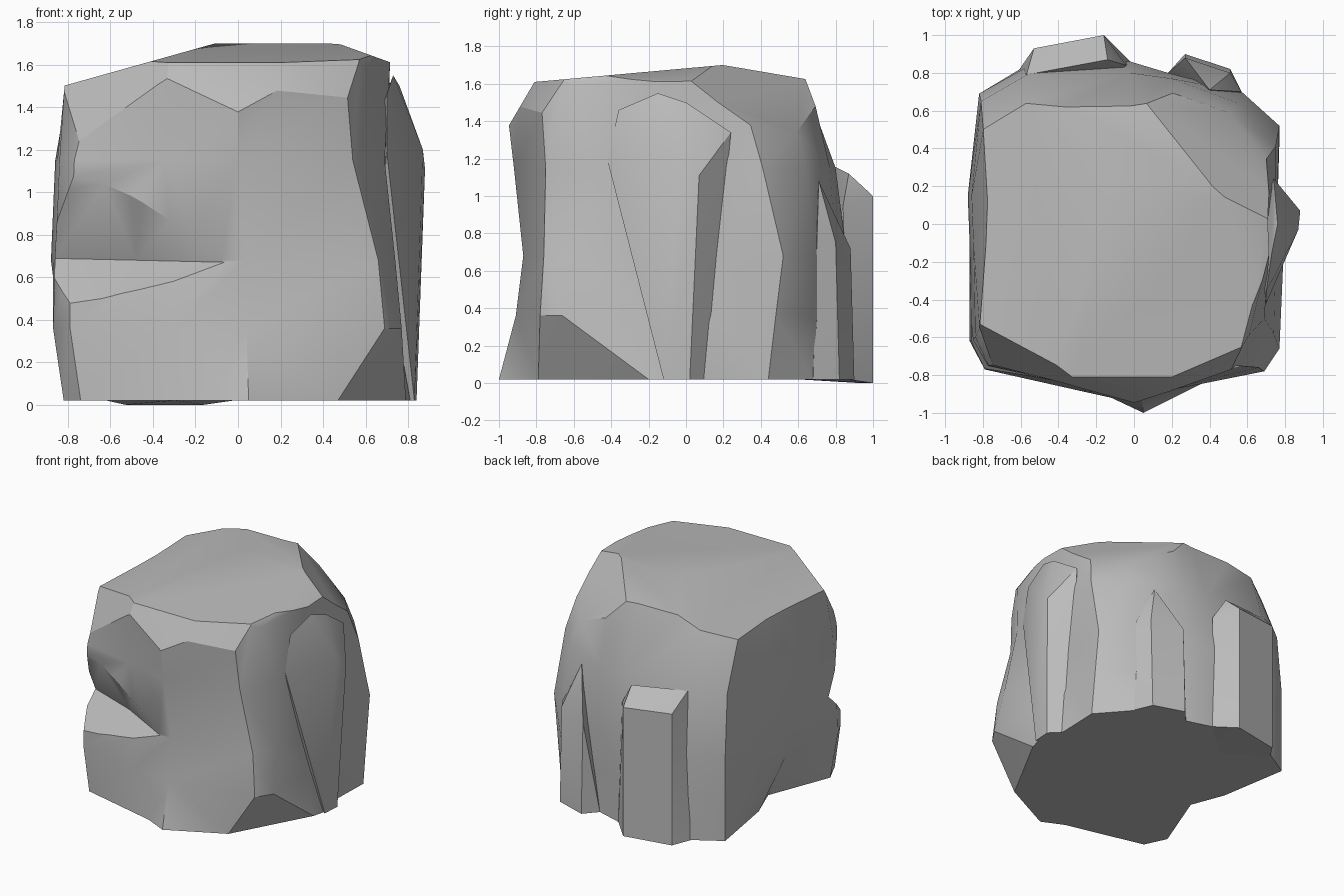
import bpy
import bmesh
from mathutils import Vector
from math import radians

default = bpy.data.objects.get("Cube")
if default:
    bpy.data.objects.remove(default)

GREY = (0.5, 0.5, 0.5, 1)
stone = bpy.data.materials.new("stone grey")
stone.use_nodes = True
stone.diffuse_color = GREY
stone.node_tree.nodes["Principled BSDF"].inputs["Base Color"].default_value = GREY


def finish(bm, name):
    """Turn a bmesh into a named stone object."""
    bmesh.ops.recalc_face_normals(bm, faces=bm.faces[:])
    mesh = bpy.data.meshes.new(name)
    bm.to_mesh(mesh)
    bm.free()
    mesh.materials.append(stone)
    obj = bpy.data.objects.new(name, mesh)
    bpy.context.collection.objects.link(obj)
    return obj


def smooth(obj):
    bpy.ops.object.select_all(action='DESELECT')
    obj.select_set(True)
    bpy.context.view_layer.objects.active = obj
    bpy.ops.object.shade_smooth_by_angle(angle=radians(30))


def hull(name, points):
    """Convex chunk of rock wrapped around a few corners."""
    bm = bmesh.new()
    for p in points:
        bm.verts.new(p)
    result = bmesh.ops.convex_hull(bm, input=bm.verts[:])
    loose = set(result["geom_interior"] + result["geom_unused"])
    bmesh.ops.delete(bm, geom=[v for v in loose if isinstance(v, bmesh.types.BMVert)],
                     context='VERTS')
    return finish(bm, name)


def loft(bm, rings):
    """Skin stacked outlines and cap both ends."""
    loops = [[bm.verts.new((x, y, z)) for x, y in outline] for z, outline in rings]
    for low, high in zip(loops, loops[1:]):
        count = len(low)
        for i in range(count):
            j = (i + 1) % count
            bm.faces.new((low[i], low[j], high[j], high[i]))
    bm.faces.new(loops[0][::-1])
    bm.faces.new(loops[-1])


def chop(bm, point, normal):
    """Slice away everything beyond a plane and close the cut."""
    geom = bm.verts[:] + bm.edges[:] + bm.faces[:]
    cut = bmesh.ops.bisect_plane(bm, geom=geom, dist=0.0001, plane_co=Vector(point),
                                 plane_no=Vector(normal).normalized(), clear_outer=True)
    edges = [e for e in cut["geom_cut"] if isinstance(e, bmesh.types.BMEdge)]
    bmesh.ops.holes_fill(bm, edges=edges, sides=0)


# Outlines run from the front, round the left side, to the back and home again
foot = [(.05, -1), (.47, -.79), (.79, -.2), (.81, -.12), (.76, .12), (.77, .44),
        (.56, .68), (.18, .8), (-.02, .86), (-.57, .84), (-.82, .69), (-.73, .15),
        (-.63, -.11), (-.82, -.6), (-.74, -.77), (-.12, -.92)]
ankle = [(.04, -.91), (.69, -.78), (.77, -.66), (.75, -.2), (.76, .15), (.77, .48),
         (.57, .7), (.18, .8), (-.02, .86), (-.57, .84), (-.82, .69), (-.84, .15),
         (-.78, -.11), (-.87, -.62), (-.79, -.77), (-.3, -.88)]
waist = [(.03, -.87), (.66, -.76), (.74, -.58), (.71, -.2), (.76, .18), (.77, .52),
         (.57, .7), (.18, .8), (-.02, .86), (-.57, .83), (-.82, .69), (-.88, .15),
         (-.87, -.11), (-.86, -.62), (-.79, -.76), (-.3, -.84)]
chest = [(0, -.92), (.54, -.75), (.69, -.5), (.7, -.2), (.75, .23), (.75, .41),
         (.55, .64), (.2, .77), (-.02, .8), (-.55, .8), (-.81, .65), (-.86, .15),
         (-.85, -.11), (-.84, -.6), (-.77, -.75), (-.35, -.84)]
crown = [(0, -.99), (.49, -.79), (.58, -.62), (.72, -.15), (.69, .12), (.62, .24),
         (.4, .48), (.21, .63), (-.02, .58), (-.58, .57), (-.79, .4), (-.72, .1),
         (-.74, -.11), (-.8, -.5), (-.62, -.73), (-.4, -.84)]

# Main boulder, with its top chipped into facets
bm = bmesh.new()
loft(bm, [(.02, foot), (.36, ankle), (.68, waist), (1.15, chest), (1.75, crown)])
facets = [
    ((0, -.81, 1.61), (0, -.09, 1)),          # plateau
    ((0, .2, 1.7), (0, .17, 1)),              # rear slope
    ((-.43, 0, 1.61), (-.28, 0, 1)),          # right shoulder
    ((.47, 0, 1.7), (.36, 0, 1)),             # left shoulder
    ((.36, .32, 1.65), (.74, .76, 1)),        # rear left chamfer
    ((0, -.81, 1.61), (0, -.85, .5)),         # front chamfer
    ((.2, -.81, 1.61), (.38, -.93, .5)),      # front chamfer, left half
    ((-.6, -.66, 1.54), (-.5, -.7, .45)),     # front right chamfer
    ((.64, -.45, 1.61), (.85, -.27, .5)),     # front left chamfer
]
for point, normal in facets:
    chop(bm, point, normal)
bmesh.ops.triangulate(bm, faces=[f for f in bm.faces if len(f.verts) == 4])
boulder = finish(bm, "boulder")

# Notch in the front right corner: steep overhang above a sloping ledge
notch = hull("notch_cutter", [
    (-.05, -.87, .67), (-.48, -.65, .68), (-.92, -.5, .69), (-1, -1.1, .1),
    (-.4, -1.1, .33), (-1, -1.1, 1.9), (-.4, -1.1, 1.4)])
notch.hide_render = True
carve = boulder.modifiers.new("carve notch", 'BOOLEAN')
carve.operation = 'DIFFERENCE'
carve.solver = 'EXACT'
carve.object = notch
bpy.context.view_layer.objects.active = boulder
bpy.ops.object.modifier_apply(modifier=carve.name)
bpy.data.objects.remove(notch)

# Buttresses leaning on the boulder
side_buttress = hull("side_buttress", [
    (.83, -.12, .02), (.84, .02, .02), (.74, .12, .02), (.6, 0, .02), (.6, -.2, 1.2),
    (.88, .07, 1.11), (.87, -.03, 1.2), (.7, -.42, 1.19), (.7, -.36, 1.46),
    (.73, -.15, 1.55), (.76, 0, 1.5), (.74, .24, 1.34)])
rear_buttress = hull("rear_buttress", [
    (-.02, .86, .02), (-.16, 1, 0), (-.53, .93, 0), (-.62, .8, .02), (-.3, .6, .02),
    (-.16, 1, 1), (-.53, .93, 1.02), (-.04, .84, .95), (-.14, .87, 1.12), (-.57, .79, 1.16)])
corner_buttress = hull("corner_buttress", [
    (.57, .68, .02), (.51, .82, .02), (.27, .9, .02), (.18, .8, .02), (.3, .6, .02),
    (.27, .88, .72), (.51, .8, .75), (.4, .71, 1.08), (.57, .7, .75)])

for part in (boulder, side_buttress, rear_buttress, corner_buttress):
    smooth(part)
